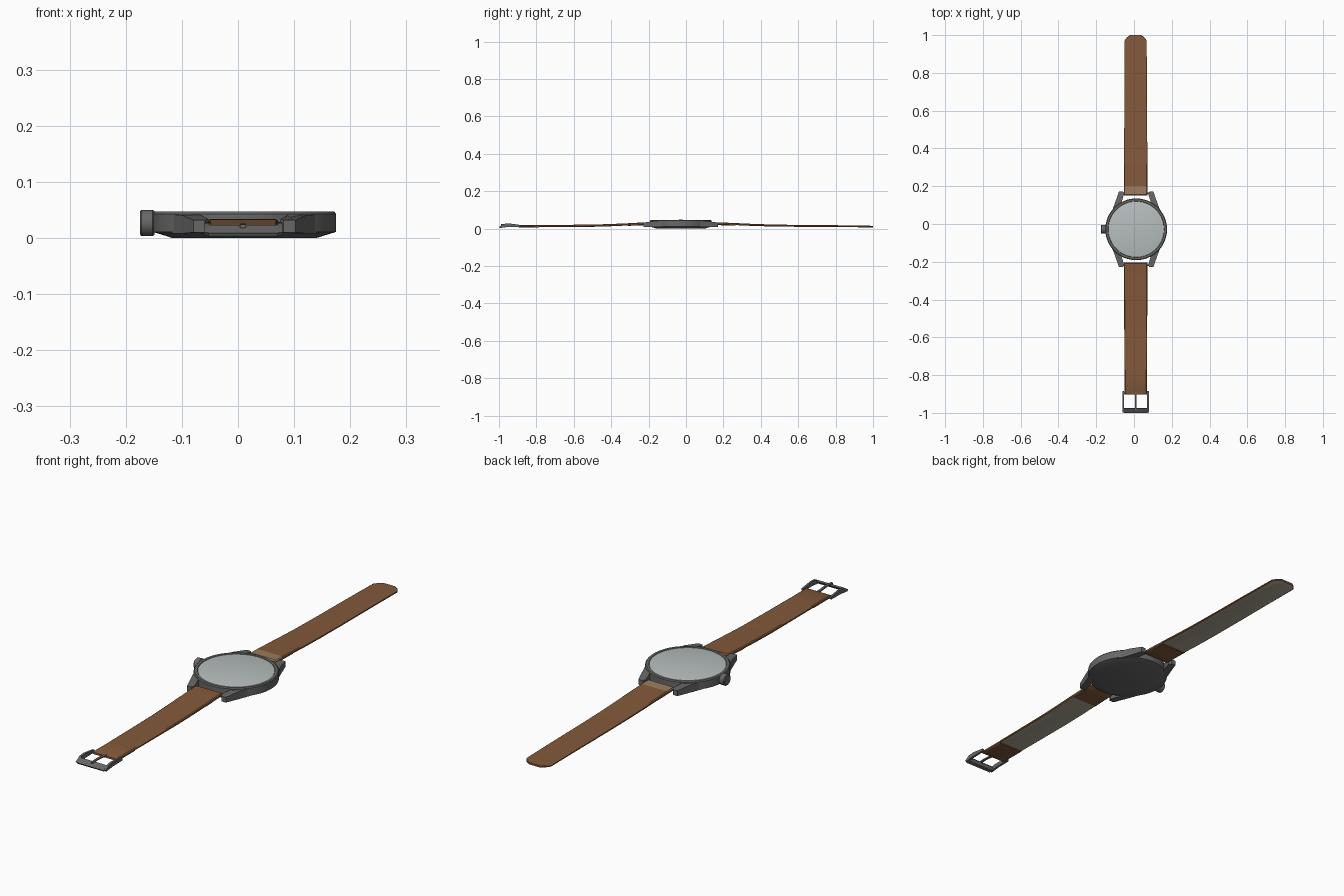
import bpy, bmesh, math

if "Cube" in bpy.data.objects:
    bpy.data.objects.remove(bpy.data.objects["Cube"])

CX, CY = 0.0115, -0.028   # centre of the watch case


def material(name, rgb):
    m = bpy.data.materials.new(name)
    m.diffuse_color = (*rgb, 1)
    m.use_nodes = True
    m.node_tree.nodes["Principled BSDF"].inputs["Base Color"].default_value = m.diffuse_color
    return m


STEEL = material("dark steel", (0.135, 0.135, 0.135))
GLASS = material("pale glass", (0.47, 0.52, 0.51))
LEATHER = material("brown leather", (0.23, 0.10, 0.044))
LINING = material("grey lining", (0.40, 0.38, 0.29))
WORN = material("worn tan leather", (0.33, 0.20, 0.11))


def finish(name, bm, mats, angle=30):
    bmesh.ops.recalc_face_normals(bm, faces=bm.faces)
    me = bpy.data.meshes.new(name)
    bm.to_mesh(me)
    bm.free()
    for m in mats:
        me.materials.append(m)
    for p in me.polygons:
        p.use_smooth = True
    me.set_sharp_from_angle(angle=math.radians(angle))
    ob = bpy.data.objects.new(name, me)
    bpy.context.collection.objects.link(ob)
    return ob


def lathe(name, profile, mat, place, segs=64):
    """Spin (radius, height) points; place maps local xyz to world."""
    bm = bmesh.new()
    rings = []
    for r, h in profile:
        rings.append([bm.verts.new(place(r * math.cos(2 * math.pi * i / segs),
                                         r * math.sin(2 * math.pi * i / segs), h))
                      for i in range(segs)])
    for a, b in zip(rings, rings[1:]):
        for i in range(segs):
            j = (i + 1) % segs
            bm.faces.new((a[i], a[j], b[j], b[i]))
    bm.faces.new(rings[0])
    bm.faces.new(rings[-1])
    return finish(name, bm, [mat])


def solid(name, lower, upper, mat):
    """Join two matching outlines into a closed solid."""
    bm = bmesh.new()
    a = [bm.verts.new(p) for p in lower]
    b = [bm.verts.new(p) for p in upper]
    bm.faces.new(a)
    bm.faces.new(b)
    n = len(a)
    for i in range(n):
        j = (i + 1) % n
        bm.faces.new((a[i], a[j], b[j], b[i]))
    return finish(name, bm, [mat])


def side_prism(name, outline, x0, x1, mat):
    return solid(name, [(x0, y, z) for y, z in outline],
                 [(x1, y, z) for y, z in outline], mat)


def upright(x, y, h):
    return (CX + x, CY + y, h)


# Case with chamfered back and thin bezel, then the glass
lathe("case", [(0.128, 0), (0.1635, 0.011), (0.1635, 0.043), (0.160, 0.047),
               (0.149, 0.047), (0.147, 0.043)], STEEL, upright)
lathe("glass", [(0.1475, 0.040), (0.1475, 0.0455), (0.144, 0.0465)], GLASS, upright)

# Crown and its stem on the left
lathe("crown", [(0.020, -0.175), (0.0235, -0.172), (0.0235, -0.152), (0.021, -0.149)],
      STEEL, lambda a, b, h: (h, CY + a, 0.0268 + b), 24)
lathe("crown_stem", [(0.012, -0.152), (0.012, -0.14)], STEEL,
      lambda a, b, h: (h, CY + a, 0.0268 + b), 16)

# Four lugs: (x, y, bottom, top) per corner, mirrored both ways
lug = [(0.064, 0.188, 0.010, 0.034), (0.070, 0.200, 0.010, 0.032),
       (0.091, 0.200, 0.010, 0.032), (0.112, 0.140, 0.008, 0.041),
       (0.133, 0.085, 0.008, 0.042), (0.090, 0.085, 0.008, 0.042),
       (0.078, 0.140, 0.008, 0.041)]
for sy, end in ((1, "back"), (-1, "front")):
    for sx, side in ((1, "right"), (-1, "left")):
        solid(f"lug_{end}_{side}",
              [(CX + sx * x, CY + sy * y, b) for x, y, b, t in lug],
              [(CX + sx * x, CY + sy * y, t) for x, y, b, t in lug], STEEL)
    # Spring bar between the lugs
    lathe(f"spring_bar_{end}", [(0.004, -0.07), (0.004, 0.07)], STEEL,
          lambda a, b, h: (CX + h, CY + sy * 0.19 + a, 0.025 + b), 12)


def strap(name, stations, folds, worn):
    """Loft a strap through (y, half width, bottom, top) stations."""
    bm = bmesh.new()
    rings = []
    for y, w, b, t in stations:
        e = (t - b) * 0.25
        pts = [(-w, b + e), (-w + 0.005, b), (w - 0.005, b), (w, b + e),
               (w, t - e), (w - 0.004, t), (-w + 0.004, t), (-w, t - e)]
        rings.append([bm.verts.new((0.009 + x, y, z)) for x, z in pts])
    for r, s in zip(rings, rings[1:]):
        ym = (r[0].co.y + s[0].co.y) / 2
        for i in range(8):
            j = (i + 1) % 8
            f = bm.faces.new((r[i], r[j], s[j], s[i]))
            if i == 1 and not any(lo < ym < hi for lo, hi in folds):
                f.material_index = 1      # lining below, except at folded ends
            elif i in (4, 5, 6) and worn[0] < ym < worn[1]:
                f.material_index = 2      # worn patch on top
    bm.faces.new(rings[0])
    bm.faces.new(rings[-1])
    return finish(name, bm, [LEATHER, LINING, WORN])


# Long strap with chamfered tip
strap("long_strap",
      [(0.150, 0.0625, 0.022, 0.030), (0.156, 0.0625, 0.019, 0.034),
       (0.200, 0.0625, 0.018, 0.033), (0.265, 0.0625, 0.017, 0.030),
       (0.266, 0.0625, 0.019, 0.030), (0.35, 0.062, 0.015, 0.026),
       (0.45, 0.061, 0.012, 0.0225), (0.60, 0.060, 0.010, 0.020),
       (0.80, 0.059, 0.009, 0.0185), (0.972, 0.058, 0.007, 0.016),
       (0.988, 0.046, 0.007, 0.0155), (1.0, 0.030, 0.007, 0.015)],
      [(0.14, 0.266)], (0.14, 0.2))

# Short strap, folded round the bars at both ends
strap("short_strap",
      [(-0.203, 0.0625, 0.022, 0.030), (-0.209, 0.0625, 0.019, 0.034),
       (-0.240, 0.0625, 0.018, 0.033), (-0.310, 0.0625, 0.015, 0.029),
       (-0.311, 0.0625, 0.017, 0.029), (-0.40, 0.062, 0.013, 0.025),
       (-0.50, 0.061, 0.010, 0.022), (-0.65, 0.060, 0.010, 0.0205),
       (-0.785, 0.059, 0.010, 0.020), (-0.786, 0.059, 0.007, 0.020),
       (-0.895, 0.059, 0.007, 0.021), (-0.902, 0.059, 0.010, 0.018)],
      [(-0.311, -0.2), (-0.91, -0.785)], (5, 6))

# Buckle: two arms, front bar, hinge bar and tongue
arm = [(-0.885, 0.010), (-0.885, 0.020), (-0.945, 0.028), (-0.972, 0.026),
       (-0.998, 0.010), (-0.992, 0.004), (-0.950, 0.009)]
for s, side in ((1, "right"), (-1, "left")):
    side_prism(f"buckle_arm_{side}", arm, 0.009 + s * 0.061, 0.009 + s * 0.070, STEEL)
side_prism("buckle_front_bar", [(-0.974, 0.018), (-0.978, 0.023), (-1.0, 0.009),
                                (-0.996, 0.003), (-0.982, 0.006)], -0.053, 0.071, STEEL)
side_prism("buckle_hinge_bar", [(-0.893, 0.011), (-0.893, 0.017), (-0.901, 0.017),
                                (-0.901, 0.011)], -0.053, 0.071, STEEL)
side_prism("buckle_tongue", [(-0.893, 0.016), (-0.893, 0.022), (-0.955, 0.026),
                             (-0.990, 0.024), (-0.990, 0.018), (-0.955, 0.021)],
           0.004, 0.014, STEEL)
